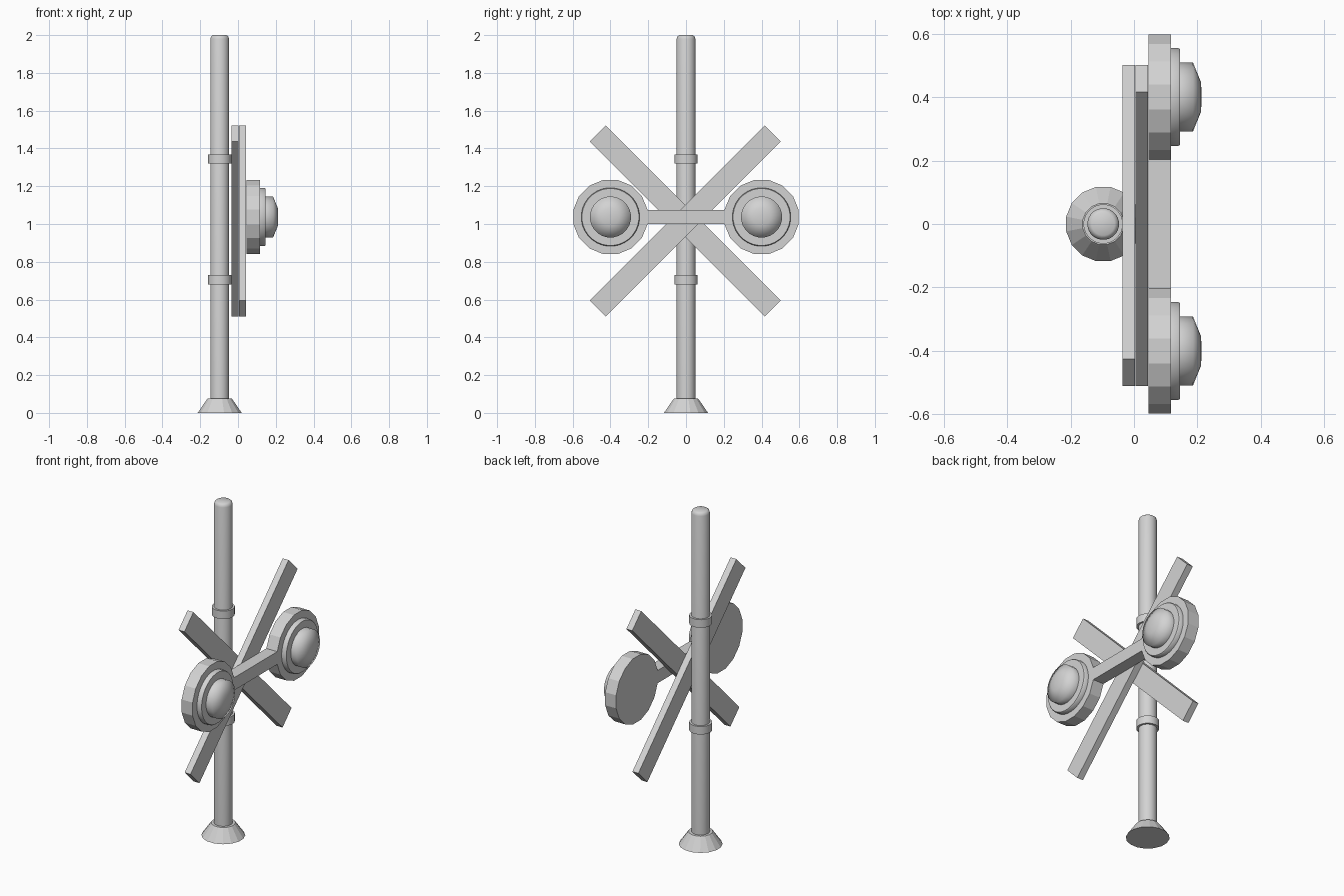
import bpy, bmesh
from math import pi, cos, sin, radians
from mathutils import Matrix

cube = bpy.data.objects.get("Cube")
if cube:
    bpy.data.objects.remove(cube, do_unlink=True)

GREY = (0.65, 0.65, 0.65, 1)
grey = bpy.data.materials.new("light grey")
grey.use_nodes = True
grey.diffuse_color = GREY
grey.node_tree.nodes["Principled BSDF"].inputs["Base Color"].default_value = GREY

POLE_X = -0.097
LAMP_Z = 1.037
LAMP_Y = 0.4


def finish(bm, name, smooth=None):
    bmesh.ops.recalc_face_normals(bm, faces=bm.faces)
    mesh = bpy.data.meshes.new(name)
    bm.to_mesh(mesh)
    bm.free()
    mesh.materials.append(grey)
    ob = bpy.data.objects.new(name, mesh)
    bpy.context.collection.objects.link(ob)
    if smooth:
        bpy.ops.object.select_all(action='DESELECT')
        ob.select_set(True)
        bpy.context.view_layer.objects.active = ob
        bpy.ops.object.shade_smooth_by_angle(angle=radians(smooth))
    return ob


def lathe(name, profile, sides, place, smooth=None):
    """Closed solid turned round z from (radius, height) pairs, flats on the axes."""
    bm = bmesh.new()
    rings = []
    for r, h in profile:
        angles = [2 * pi * (i + 0.5) / sides for i in range(sides)]
        rings.append([bm.verts.new((r * cos(a), r * sin(a), h)) for a in angles])
    for low, high in zip(rings, rings[1:]):
        for i in range(sides):
            j = (i + 1) % sides
            bm.faces.new((low[i], low[j], high[j], high[i]))
    bm.faces.new(rings[0][::-1])
    bm.faces.new(rings[-1])
    bm.transform(place)
    return finish(bm, name, smooth)


def box(name, size, place):
    bm = bmesh.new()
    bmesh.ops.create_cube(bm, size=1, matrix=place @ Matrix.Diagonal((*size, 1)))
    return finish(bm, name)


# Post with flared foot, rounded tip and two clamps
upright = Matrix.Translation((POLE_X, 0, 0))
lathe("foot", [(0.119, 0), (0.07, 0.07), (0.066, 0.075)], 16, upright)
lathe("post", [(0.05, 0.04), (0.05, 1.98), (0.046, 1.993), (0.036, 2)], 24, upright, 40)
for name, z in (("lower_clamp", 0.705), ("upper_clamp", 1.343)):
    lathe(name, [(0.062, z - 0.024), (0.062, z + 0.024)], 24, upright, 40)

# Crossed boards
for name, x, tilt in (("rear_board", -0.016, -45), ("front_board", 0.024, 45)):
    place = Matrix.Translation((x, -0.005, 1.016)) @ Matrix.Rotation(radians(tilt), 4, 'X')
    box(name, (0.039, 1.31, 0.12), place)

# Lamp pair joined by a bar
box("lamp_bar", (0.072, 0.41, 0.076), Matrix.Translation((0.081, 0, LAMP_Z)))
for side, y in (("left", LAMP_Y), ("right", -LAMP_Y)):
    face_x = Matrix.Translation((0, y, LAMP_Z)) @ Matrix.Rotation(pi / 2, 4, 'Y')
    lathe(side + "_lamp_housing", [(0.2, 0.045), (0.2, 0.117)], 16, face_x)
    lathe(side + "_lamp_rim",
          [(0.155, 0.11), (0.155, 0.14), (0.151, 0.145)], 32, face_x, 50)
    lathe(side + "_lamp_lens",
          [(0.109, 0.14), (0.109, 0.186), (0.047, 0.211), (0.01, 0.213)], 24, face_x, 80)
